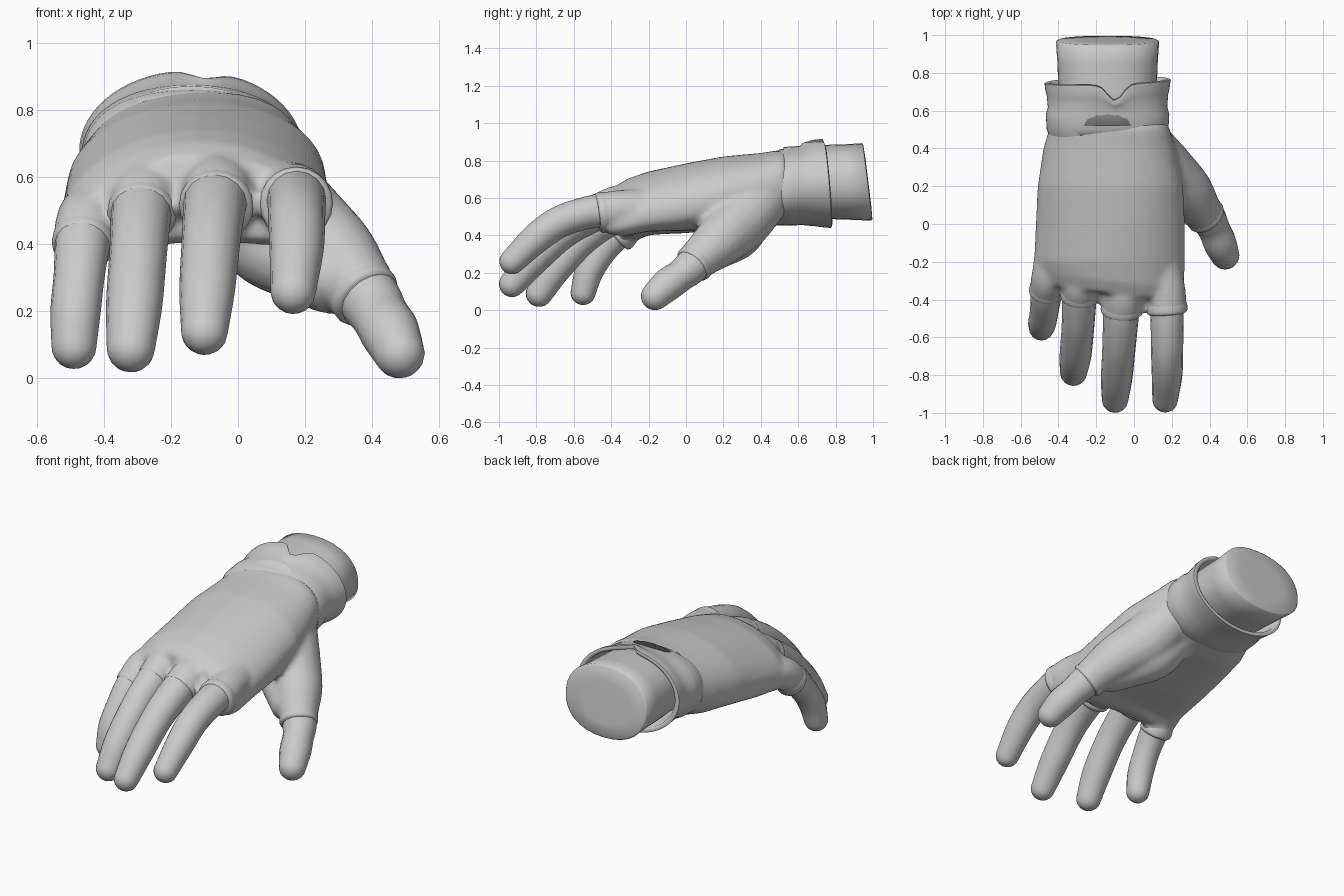
import bpy, bmesh, math
from mathutils import Vector

if "Cube" in bpy.data.objects:
    bpy.data.objects.remove(bpy.data.objects["Cube"])

grey = bpy.data.materials.new("soft_grey")
grey.diffuse_color = (0.6, 0.6, 0.6, 1)
grey.use_nodes = True
grey.node_tree.nodes["Principled BSDF"].inputs["Base Color"].default_value = grey.diffuse_color
TAU = 2 * math.pi


def add_loft(bm, rings):
    """Skin a list of equal-length point rings and close both ends."""
    rows = [[bm.verts.new(p) for p in ring] for ring in rings]
    n = len(rows[0])
    faces = [bm.faces.new((a[i], a[(i + 1) % n], b[(i + 1) % n], b[i]))
             for a, b in zip(rows, rows[1:]) for i in range(n)]
    faces += [bm.faces.new(rows[0][::-1]), bm.faces.new(rows[-1])]
    bmesh.ops.recalc_face_normals(bm, faces=faces)


def unit(i, n, e=1.0):
    """Point on a unit superellipse."""
    c, s = math.cos(TAU * i / n), math.sin(TAU * i / n)
    return math.copysign(abs(c) ** e, c), math.copysign(abs(s) ** e, s)


def spline(points, steps=5):
    """Smooth curve through (x, y, z, radius) points."""
    p = [Vector(q) for q in points]
    p = [2 * p[0] - p[1]] + p + [2 * p[-1] - p[-2]]
    out = []
    for a, b, c, d in zip(p, p[1:], p[2:], p[3:]):
        for s in range(steps):
            t = s / steps
            out.append(0.5 * (2 * b + (c - a) * t + (2 * a - 5 * b + 4 * c - d) * t * t
                              + (3 * b - a - 3 * c + d) * t ** 3))
    return out + [p[-2]]


def tube_rings(points, round_tip=True, n=16):
    path = spline(points)
    pos = [q.to_3d() for q in path]
    rad = [q.w for q in path]
    dirs = [(pos[min(i + 1, len(pos) - 1)] - pos[max(i - 1, 0)]).normalized()
            for i in range(len(pos))]
    if round_tip:
        c, d, r = pos[-1].copy(), dirs[-1], rad[-1]
        for k in range(1, 6):
            a = k * math.pi / 2 / 5.4
            pos.append(c + d * r * math.sin(a))
            rad.append(r * math.cos(a))
            dirs.append(d)
    rings = []
    for c, d, r in zip(pos, dirs, rad):
        u = Vector((1, 0, 0))
        u = (u - d * u.dot(d)).normalized()
        v = d.cross(u)
        rings.append([c + r * (u * math.cos(TAU * i / n) + v * math.sin(TAU * i / n))
                      for i in range(n)])
    return rings


def finish(name, bm, smooth_angle=40):
    mesh = bpy.data.meshes.new(name)
    bm.to_mesh(mesh)
    bm.free()
    mesh.materials.append(grey)
    ob = bpy.data.objects.new(name, mesh)
    bpy.context.collection.objects.link(ob)
    bpy.ops.object.select_all(action='DESELECT')
    ob.select_set(True)
    bpy.context.view_layer.objects.active = ob
    bpy.ops.object.shade_smooth_by_angle(angle=math.radians(smooth_angle))
    return ob


# Bare fingers: centre line and radius from base to fingertip
fingers = {
    "index_finger": [(.17, -.38, .535, .094), (.175, -.50, .527, .088), (.175, -.67, .475, .085),
                     (.175, -.80, .385, .081), (.165, -.93, .26, .068)],
    "middle_finger": [(-.063, -.38, .55, .10), (-.07, -.50, .51, .094), (-.08, -.66, .415, .088),
                      (-.092, -.82, .265, .083), (-.10, -.93, .14, .07)],
    "ring_finger": [(-.285, -.32, .53, .095), (-.29, -.42, .48, .09), (-.298, -.56, .375, .086),
                    (-.31, -.70, .22, .084), (-.32, -.785, .09, .072)],
    "little_finger": [(-.455, -.29, .46, .086), (-.465, -.38, .395, .082), (-.475, -.46, .30, .076),
                      (-.485, -.52, .20, .075), (-.49, -.55, .095, .067)],
    "thumb": [(.34, .12, .32, .098), (.40, .02, .225, .093), (.425, -.03, .185, .086),
              (.455, -.10, .135, .088), (.482, -.165, .076, .076)],
}
for name, pts in fingers.items():
    bm = bmesh.new()
    add_loft(bm, tube_rings(pts))
    finish(name, bm)

# Glove sleeves that the fingers come out of, and the heel of the thumb
sleeves = {
    "index": [(.12, -.10, .55, .10), (.165, -.33, .54, .105), (.175, -.465, .52, .108)],
    "middle": [(-.07, -.15, .57, .10), (-.06, -.36, .56, .108), (-.065, -.465, .51, .11)],
    "ring": [(-.27, -.13, .55, .09), (-.28, -.30, .545, .10), (-.288, -.39, .485, .102)],
    "little": [(-.43, -.08, .50, .085), (-.45, -.27, .475, .093), (-.463, -.365, .395, .093)],
    "thumb": [(.07, .42, .60, .14), (.15, .30, .48, .16), (.275, .18, .37, .14),
              (.35, .08, .285, .113), (.385, .035, .24, .105)],
}
heel = [(-.02, .38, .54, .11), (.08, .28, .42, .14), (.20, .17, .34, .12), (.30, .08, .28, .10)]
# Palm sections: y, centre x, half width, centre z, half height, edge droop, underside fullness
palm = [(.54, -.135, .31, .66, .19, 0, 1), (.50, -.13, .32, .655, .20, 0, 1),
        (.40, -.13, .35, .64, .20, .02, 1), (.20, -.125, .385, .637, .185, .05, 1.1),
        (0, -.125, .395, .62, .165, .08, 1.2), (-.20, -.13, .40, .60, .142, .10, 1.25),
        (-.30, -.135, .40, .57, .138, .11, 1.2), (-.37, -.13, .38, .55, .115, .11, 1.1)]
rings = []
for y, cx, rx, cz, rz, droop, belly in palm:
    ring = []
    for i in range(40):
        u, w = unit(i, 40, .85)
        skew = -.05 * u if y < -.25 else 0
        ring.append((cx + rx * u, y + skew,
                     cz + rz * w * (belly if w < 0 else 1) - droop * u * u + .015 * u))
    rings.append(ring)
bm = bmesh.new()
add_loft(bm, rings)
for pts in list(sleeves.values()) + [heel]:
    add_loft(bm, tube_rings(pts, round_tip=False))
glove = finish("glove_body", bm)
mod = glove.modifiers.new("merge", 'REMESH')
mod.mode = 'VOXEL'
mod.voxel_size = .016
mod.use_smooth_shade = True
mod = glove.modifiers.new("soften", 'SMOOTH')
mod.factor = .5
mod.iterations = 7

# Hems at the open ends of the finger sleeves, rounded towards the finger
for name, pts in sleeves.items():
    a, b = Vector(pts[-2]), Vector(pts[-1])
    axis = (b - a).to_3d().normalized()
    hem = [tuple(b.to_3d() + axis * o) + (b.w + dr,)
           for o, dr in ((-.06, -.006), (-.03, .001), (-.005, .001), (.006, -.007))]
    bm = bmesh.new()
    add_loft(bm, tube_rings(hem, round_tip=False, n=20))
    finish(name + "_hem", bm, 60)

# Wrist cuff: rolled outside, notched rim, lining folded back inside
# Section: y, half width, half height, centre z, how far it follows the rim shape
cuff = [(.45, .30, .18, .65, 0), (.50, .322, .203, .656, 0), (.55, .325, .207, .661, 0),
        (.58, .327, .211, .665, 0), (.62, .316, .213, .668, .1), (.68, .321, .228, .677, .6),
        (.72, .33, .237, .68, .85), (.755, .334, .24, .68, 1), (.76, .322, .229, .68, 1),
        (.752, .305, .216, .68, 1), (.66, .295, .21, .68, .5), (.57, .25, .18, .67, 0)]
rings = []
for y, rx, rz, cz, follow in cuff:
    ring = []
    for i in range(64):
        u, w = unit(i, 64, .86 + .14 * min(1, max(0, (y - .5) / .2)))
        x = -.14 + rx * u
        notch = math.exp(-((x + .10) / .055) ** 2) if w > 0 else 0
        rim = -.02 * w + .01 * u - .085 * notch
        ring.append((x, y + follow * rim, cz + (rz - .022 * notch * follow) * w))
    rings.append(ring)
bm = bmesh.new()
add_loft(bm, rings)
finish("wrist_cuff", bm, 60)

# Forearm stump with a slanted, softly shaded end
rings = []
for y, k in ((.52, .92), (.70, .97), (.85, .99), (.965, 1.02), (.972, .98), (.975, .6)):
    slant = .025 if y > .9 else 0
    ring = []
    for i in range(32):
        u, w = unit(i, 32, .9)
        ring.append((-.14 + .268 * k * u, y - slant * w * min(1, k), .686 + .203 * k * w))
    rings.append(ring)
bm = bmesh.new()
add_loft(bm, rings)
finish("forearm", bm, 120)
